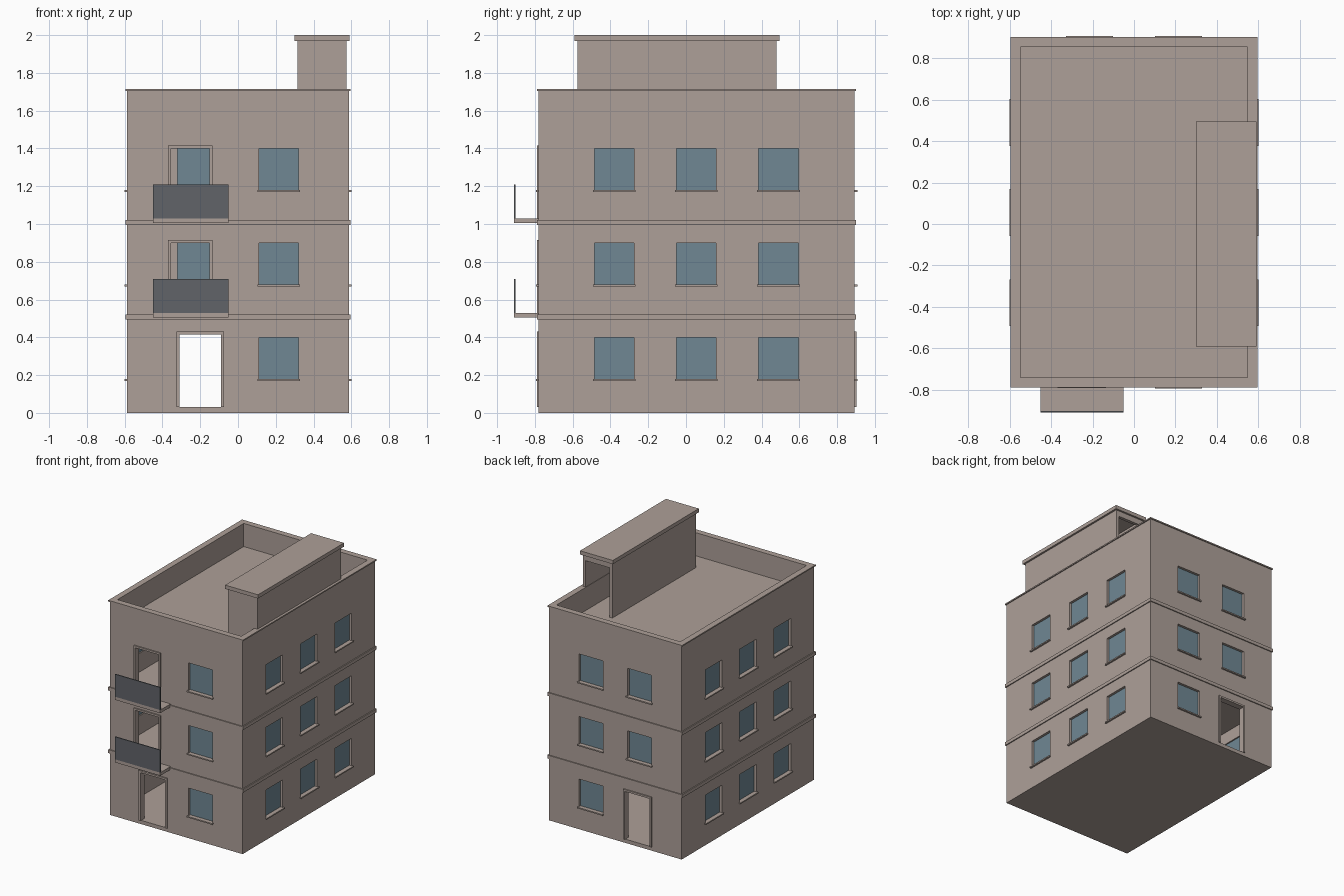
import bpy, bmesh
from mathutils import Vector

default = bpy.data.objects.get("Cube")
if default:
    bpy.data.objects.remove(default, do_unlink=True)


def material(name, r, g, b):
    m = bpy.data.materials.new(name)
    m.use_nodes = True
    m.diffuse_color = (r, g, b, 1)
    m.node_tree.nodes["Principled BSDF"].inputs["Base Color"].default_value = (r, g, b, 1)
    return m


STONE = material("warm stone", 0.42, 0.35, 0.315)
GLASS = material("blue glass", 0.16, 0.245, 0.295)
METAL = material("dark railing", 0.12, 0.127, 0.141)

# Main dimensions
HALF_X, FRONT, BACK = 0.587, -0.78, 0.893
WALL, SLAB, STOREY, TOP = 0.04, 0.03, 0.5, 1.705


def build(name, boxes, mat):
    """One object made of axis-aligned boxes (low corner, high corner)."""
    bm = bmesh.new()
    for a, b in boxes:
        lo = Vector(map(min, a, b))
        hi = Vector(map(max, a, b))
        for v in bmesh.ops.create_cube(bm, size=1)["verts"]:
            v.co = [lo[i] if v.co[i] < 0 else hi[i] for i in range(3)]
    mesh = bpy.data.meshes.new(name)
    bm.to_mesh(mesh)
    bm.free()
    mesh.materials.append(mat)
    obj = bpy.data.objects.new(name, mesh)
    bpy.context.collection.objects.link(obj)
    return obj


def cut(target, name, boxes):
    cutter = build(name, boxes, STONE)
    cutter.hide_render = True
    mod = target.modifiers.new(name, "BOOLEAN")
    mod.operation, mod.solver, mod.object = "DIFFERENCE", "EXACT", cutter
    bpy.context.view_layer.objects.active = target
    bpy.ops.object.modifier_apply(modifier=mod.name)
    bpy.data.objects.remove(cutter, do_unlink=True)


def on_wall(side, u0, u1, d0, d1, z0, z1):
    """Box on a facade: u runs along the wall, d points outwards."""
    if side in ("front", "back"):
        s, base = (-1, FRONT) if side == "front" else (1, BACK)
        return (u0, base + s * d0, z0), (u1, base + s * d1, z1)
    s = 1 if side == "left" else -1
    return (s * (HALF_X + d0), u0, z0), (s * (HALF_X + d1), u1, z1)


def ring(out, inset, z0, z1):
    """Four boxes running round the building."""
    x0, x1 = HALF_X - inset, HALF_X + out
    f0, f1, b0, b1 = FRONT - out, FRONT + inset, BACK - inset, BACK + out
    return [((-x1, f0, z0), (x1, f1, z1)), ((-x1, b0, z0), (x1, b1, z1)),
            ((-x1, f1, z0), (-x0, b0, z1)), ((x0, f1, z0), (x1, b0, z1))]


# Openings: windows as (side, centre, sill height), doors as (side, u0, u1, z0, z1)
windows, doors = [], []
for floor in range(3):
    z = floor * STOREY
    sill = z + 0.18
    windows += [("front", 0.215, sill), ("back", 0.215, sill)]
    windows += [(s, u, sill) for s in ("left", "right") for u in (-0.38, 0.055, 0.49)]
    if floor:
        windows.append(("back", -0.215, sill))
        doors.append(("front", -0.355, -0.15, z + SLAB, z + 0.4))
    else:
        doors += [(s, -0.31, -0.09, z + SLAB, z + 0.415) for s in ("front", "back")]
W = 0.105   # half window width
H = 0.22    # window height

# Hollow building with three rooms and a sunken roof terrace
body = build("building_shell", [((-HALF_X, FRONT, 0), (HALF_X, BACK, TOP))], STONE)
levels = [(i * STOREY + SLAB, (i + 1) * STOREY if i < 3 else 2.2) for i in range(4)]
cut(body, "room_cutter", [((WALL - HALF_X, FRONT + WALL, a), (HALF_X - WALL, BACK - WALL, b))
                          for a, b in levels])
openings = [on_wall(s, u - W, u + W, -0.07, 0.05, z, z + H) for s, u, z in windows]
openings += [on_wall(s, a, b, -0.07, 0.05, z0, z1) for s, a, b, z0, z1 in doors]
cut(body, "opening_cutter", openings)

# Windows and sills
build("window_glass", [on_wall(s, u - W, u + W, -0.03, -0.02, z, z + H)
                       for s, u, z in windows], GLASS)
build("window_sills", [on_wall(s, u - W - 0.008, u + W + 0.008, -0.02, 0.014, z - 0.01, z)
                       for s, u, z in windows], STONE)

# Door surrounds
T = 0.015
surrounds = []
for s, a, b, z0, z1 in doors:
    surrounds += [on_wall(s, a - T, a, -0.005, 0.01, z0, z1),
                  on_wall(s, b, b + T, -0.005, 0.01, z0, z1),
                  on_wall(s, a - T, b + T, -0.005, 0.01, z1, z1 + T)]
build("door_surrounds", surrounds, STONE)

# Storey bands and parapet coping
for i in (1, 2):
    build(f"storey_band_{i}", ring(0.008, 0.01, i * STOREY - 0.005, i * STOREY + 0.022), STONE)
build("parapet_coping", ring(0.008, WALL, TOP, TOP + 0.01), STONE)

# Balconies
for i in (1, 2):
    z = i * STOREY
    build(f"balcony_slab_{i}", [on_wall("front", -0.45, -0.05, -0.005, 0.13, z + 0.005, z + SLAB)],
          STONE)
    build(f"balcony_railing_{i}", [on_wall("front", -0.45, -0.05, 0.122, 0.13, z + SLAB, z + 0.21)],
          METAL)

# Rooftop stair house, open at the back
X0, X1, Y0, Y1, Z0, Z1 = 0.315, 0.575, -0.575, 0.48, 1.53, 1.97
house = build("stair_house", [((X0, Y0, Z0), (X1, Y1, Z1))], STONE)
cut(house, "stair_room_cutter", [((X0 + 0.025, Y0 + 0.025, Z0 - 0.1),
                                  (X1 - 0.025, Y1 - 0.025, Z1 - 0.01))])
cut(house, "stair_door_cutter", [((X0 + 0.025, Y1 - 0.1, Z0 - 0.1),
                                  (X1 - 0.025, Y1 + 0.1, Z1 - 0.045))])
build("stair_house_roof", [((X0 - 0.015, Y0 - 0.015, Z1), (X1 + 0.015, Y1 + 0.015, 2))], STONE)
